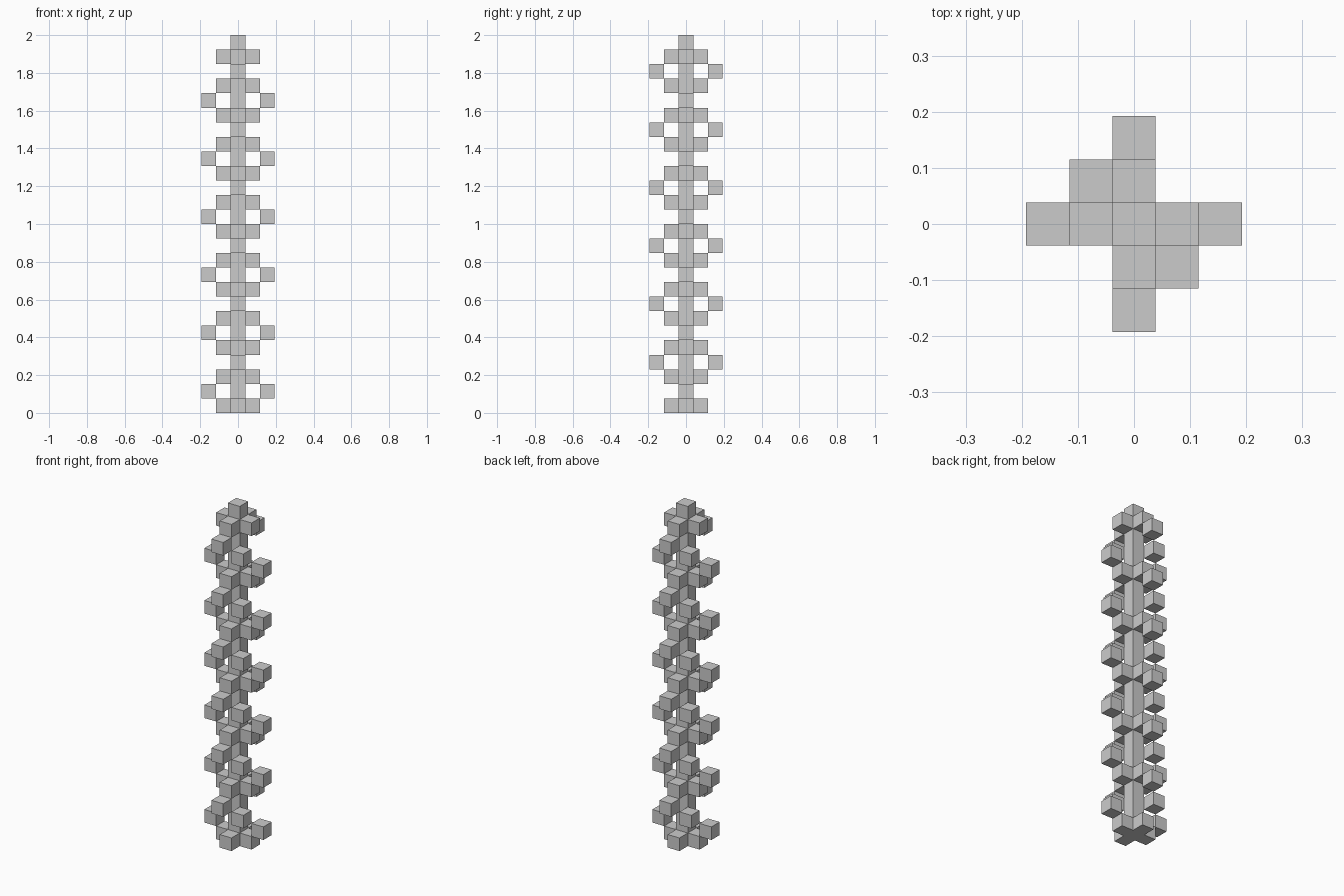
import bpy, bmesh
from mathutils import Vector

if "Cube" in bpy.data.objects:
    bpy.data.objects.remove(bpy.data.objects["Cube"])

U = 2 / 26          # block size: the tower is 26 blocks tall
LAYERS = 26

# Block positions, repeating every four layers
PATTERN = {
    0: [(1, 0), (-1, 0), (0, 1), (0, -1)],   # cross arms
    1: [(2, 0), (-2, 0)],                    # outer pair along x
    2: [(1, -1), (-1, 1)],                   # diagonal pair
    3: [(0, 2), (0, -2)],                    # outer pair along y
}
column = [(0, 0, k) for k in range(LAYERS)]
parts = {"central_column": column, "cross_arms": [], "spiral_blocks": []}
for k in range(LAYERS - 1):
    name = "cross_arms" if k % 4 == 0 else "spiral_blocks"
    parts[name] += [(x, y, k) for x, y in PATTERN[k % 4]]

filled = {c for cells in parts.values() for c in cells}


def build_blocks(name, cells):
    """Cubes on the block grid, without the faces hidden between neighbours."""
    bm = bmesh.new()
    for cell in cells:
        centre = Vector(cell) * U + Vector((0, 0, U / 2))
        cube = bmesh.ops.create_cube(bm, size=U)["verts"]
        bmesh.ops.translate(bm, verts=cube, vec=centre)
        faces = {f for v in cube for f in v.link_faces}
        hidden = []
        for f in faces:
            d = (f.calc_center_median() - centre).normalized()
            if tuple(round(c + e) for c, e in zip(cell, d)) in filled:
                hidden.append(f)
        bmesh.ops.delete(bm, geom=hidden, context='FACES')
    # Weld stacked column blocks into one shaft
    if name == "central_column":
        bmesh.ops.remove_doubles(bm, verts=bm.verts, dist=U * 0.01)
    mesh = bpy.data.meshes.new(name)
    bm.to_mesh(mesh)
    bm.free()
    bpy.context.collection.objects.link(bpy.data.objects.new(name, mesh))


for part, cells in parts.items():
    build_blocks(part, cells)
